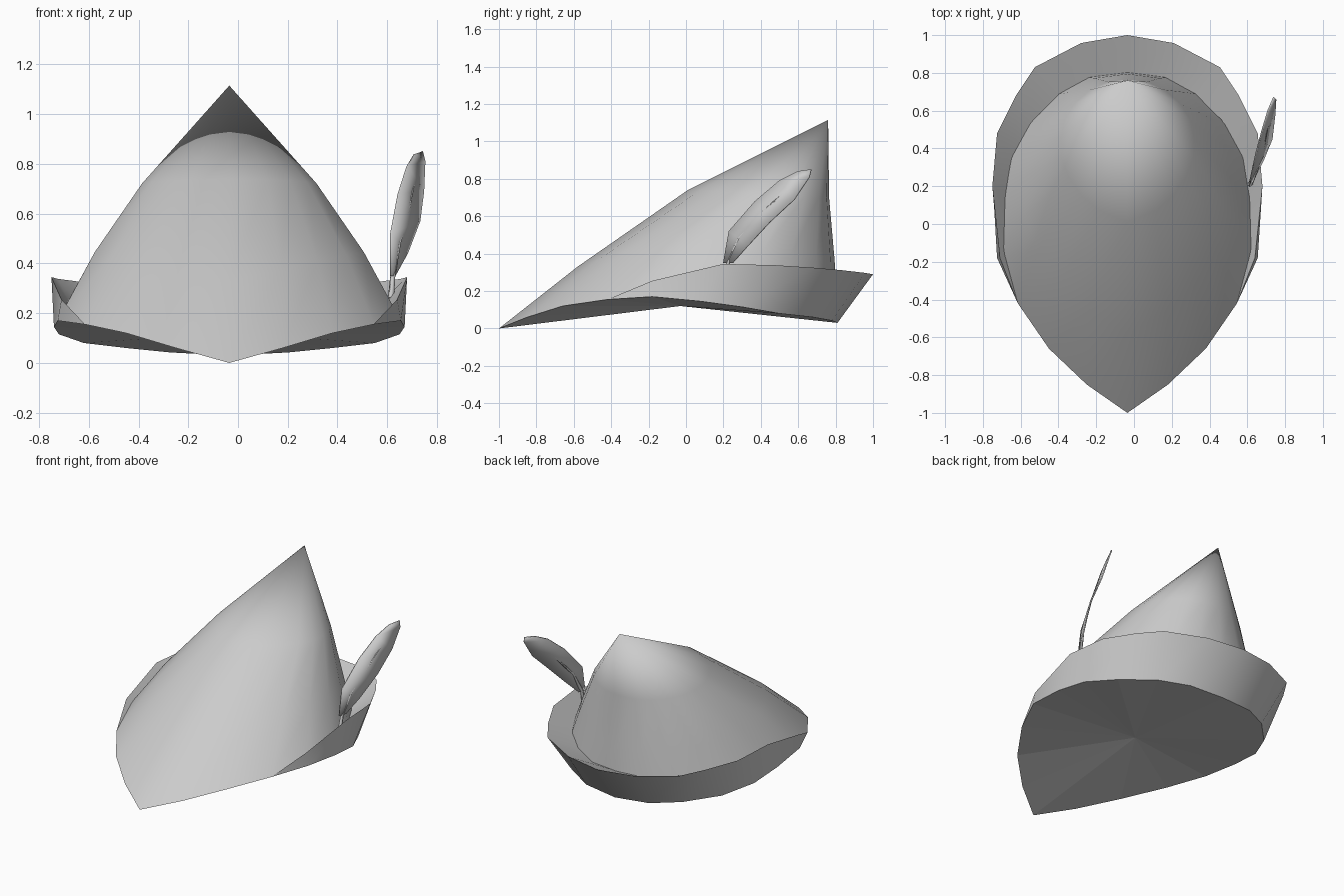
import bpy, bmesh, math
from mathutils import Vector

cube = bpy.data.objects.get("Cube")
if cube:
    bpy.data.objects.remove(cube, do_unlink=True)

CENTRE = -0.035  # the feather shifts the hat sideways


def material(name, value):
    mat = bpy.data.materials.new(name)
    mat.use_nodes = True
    colour = (value, value, value, 1)
    mat.diffuse_color = colour
    mat.node_tree.nodes["Principled BSDF"].inputs["Base Color"].default_value = colour
    return mat


felt = material("grey felt", 0.6)


def add_mesh(name, verts, faces, smooth_angle=None):
    """Make a mesh object with merged points and outward normals."""
    mesh = bpy.data.meshes.new(name)
    mesh.from_pydata([tuple(v) for v in verts], [], faces)
    bm = bmesh.new()
    bm.from_mesh(mesh)
    bmesh.ops.remove_doubles(bm, verts=bm.verts, dist=0.0005)
    bmesh.ops.recalc_face_normals(bm, faces=bm.faces)
    bm.to_mesh(mesh)
    bm.free()
    mesh.materials.append(felt)
    obj = bpy.data.objects.new(name, mesh)
    bpy.context.collection.objects.link(obj)
    if smooth_angle:
        bpy.ops.object.select_all(action="DESELECT")
        obj.select_set(True)
        bpy.context.view_layer.objects.active = obj
        bpy.ops.object.shade_smooth_by_angle(angle=math.radians(smooth_angle))
    return obj


def both_sides(half):
    """Run along one side to the back, then forward along the mirrored side."""
    left = [Vector((CENTRE + w, y, z)) for w, y, z in half]
    right = [Vector((CENTRE - w, y, z)) for w, y, z in half[:-1]]
    return left + right[::-1]


def strips(rows, closed_rows=False):
    """Quads between neighbouring rows of equal length."""
    n = len(rows[0])
    pairs = range(len(rows) if closed_rows else len(rows) - 1)
    return [(a * n + i, a * n + i + 1, b * n + i + 1, b * n + i)
            for a in pairs for b in [(a + 1) % len(rows)] for i in range(n - 1)]


# Half outlines from front to back: half width, depth, height
front_edge = [(0, -1, 0), (0.215, -0.85, 0.06), (0.415, -0.66, 0.12)]
brim_bottom = [(0.58, -0.42, 0.155), (0.69, -0.18, 0.17), (0.705, 0.08, 0.145),
               (0.685, 0.3, 0.115), (0.585, 0.5, 0.08), (0.415, 0.68, 0.06),
               (0.235, 0.78, 0.042), (0, 0.81, 0.03)]
brim_top = [(0.58, -0.42, 0.155), (0.675, -0.18, 0.255), (0.715, 0.2, 0.345),
            (0.69, 0.48, 0.338), (0.59, 0.68, 0.325), (0.49, 0.83, 0.312),
            (0.245, 0.958, 0.297), (0, 1, 0.29)]
brim_inner = [(0.58, -0.42, 0.155), (0.63, -0.15, 0.2), (0.64, 0.14, 0.24),
              (0.6, 0.36, 0.235), (0.5, 0.55, 0.23), (0.35, 0.69, 0.22),
              (0.18, 0.77, 0.2), (0, 0.79, 0.2)]
base = front_edge + brim_bottom


# Crown: the base outline shrinks and rounds off in two rings up to a peak
def crown_ring(width, y_front, y_back, z_front, z_back, arch, rounding):
    ring = []
    for w, y, z in base:
        u = (y + 1) / 1.81
        ellipse = math.sqrt(max(0, 1 - (2 * u - 1) ** 2))
        shape = w / 0.705 * (1 - rounding) + ellipse * rounding
        ring.append((width * shape, y_front + (y_back - y_front) * u,
                     z_front + (z_back - z_front) * u + arch * (z - 0.03 * u)))
    return ring


rows = [both_sides(r) for r in (
    base,
    crown_ring(0.55, -0.58, 0.795, 0.33, 0.36, 0.65, 0.3),
    crown_ring(0.355, 0.01, 0.765, 0.74, 0.7, 0, 0.5))]
n = len(rows[0])
verts = [v for row in rows for v in row] + [Vector((CENTRE, 0.76, 1.115))]
peak = len(verts) - 1
faces = strips(rows) + [(2 * n + i, 2 * n + i + 1, peak) for i in range(n - 1)]
add_mesh("crown", verts, faces, 180)

# Underside: a shallow fan that closes the hat below
edge = both_sides(base)
add_mesh("underside", edge + [Vector((CENTRE, -0.03, 0.12))],
         [(i + 1, i, n) for i in range(n - 1)])

# Brim: turned up at the sides and back, tapering to nothing in front
rows = [both_sides(r) for r in (brim_bottom, brim_top, brim_inner)]
add_mesh("turned_up_brim", [v for row in rows for v in row],
         strips(rows, closed_rows=True), 40)

# Feather: a thin curved blade between an upper and a lower edge
upper = [(0.615, 0.2, 0.35), (0.615, 0.23, 0.52), (0.645, 0.37, 0.68),
         (0.68, 0.5, 0.79), (0.71, 0.6, 0.84), (0.74, 0.67, 0.85)]
lower = [(0.63, 0.25, 0.35), (0.68, 0.33, 0.44), (0.73, 0.45, 0.57),
         (0.745, 0.58, 0.69), (0.75, 0.66, 0.81), (0.74, 0.67, 0.85)]
blade = add_mesh("feather_blade", upper + lower, strips([upper, lower]), 40)
solid = blade.modifiers.new("thickness", "SOLIDIFY")
solid.thickness = 0.008
solid.offset = 0

# Quill: a tapering spine through the middle of the blade
middle = [(Vector(a) + Vector(b)) / 2 for a, b in zip(upper, lower)][:4]
path = [Vector((0.615, 0.21, 0.26))] + middle
curve = bpy.data.curves.new("feather_quill", "CURVE")
curve.dimensions = "3D"
curve.bevel_depth = 0.014
curve.bevel_resolution = 0
curve.use_fill_caps = True
spline = curve.splines.new("POLY")
spline.points.add(len(path) - 1)
for i, (point, co) in enumerate(zip(spline.points, path)):
    point.co = (*co, 1)
    point.radius = 1 - i / len(path)
curve.materials.append(felt)
bpy.context.collection.objects.link(bpy.data.objects.new("feather_quill", curve))
